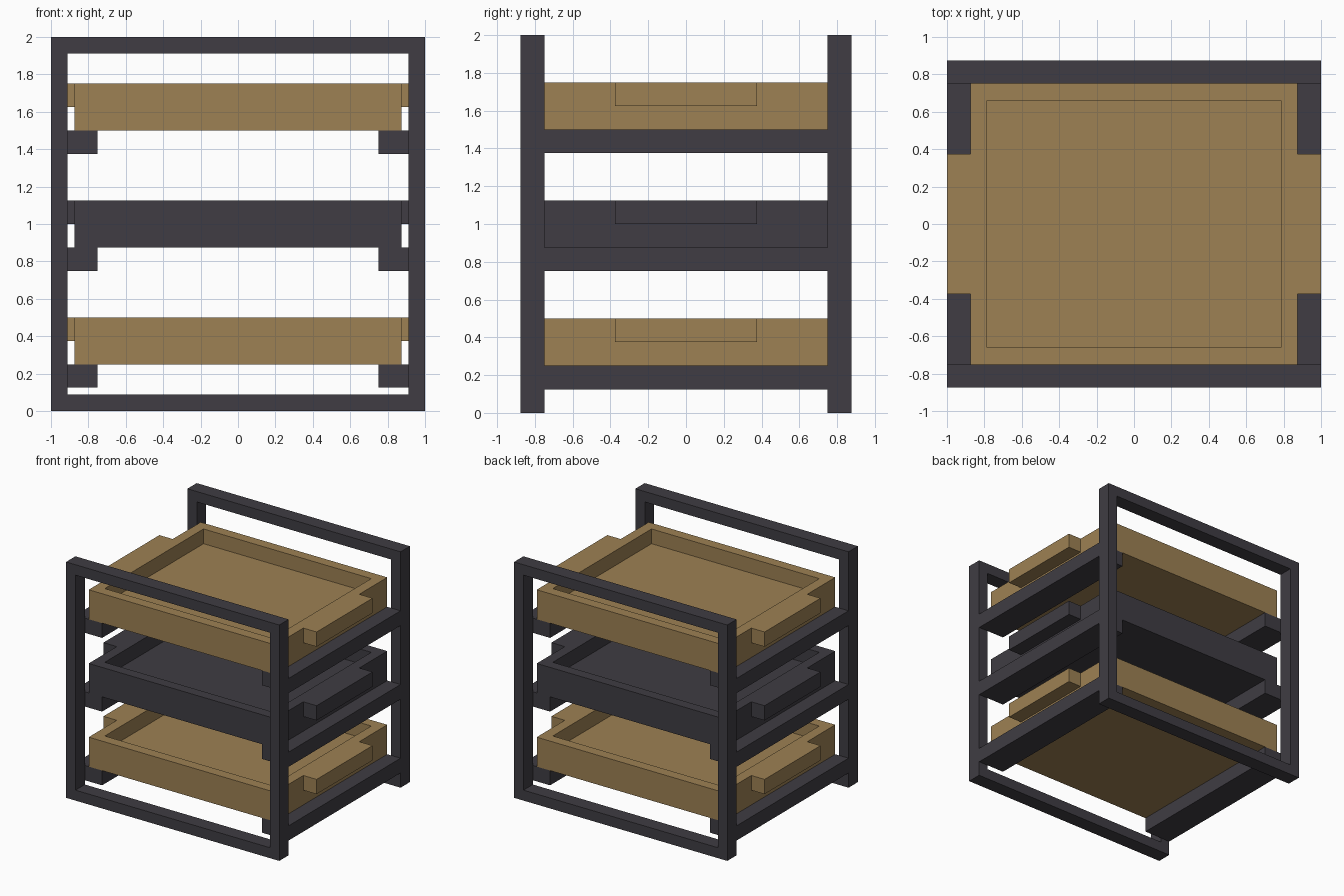
import bpy, bmesh
from mathutils import Vector

cube = bpy.data.objects.get("Cube")
if cube:
    bpy.data.objects.remove(cube, do_unlink=True)


def make_material(name, rgb):
    color = (*rgb, 1)
    mat = bpy.data.materials.new(name)
    mat.use_nodes = True
    mat.diffuse_color = color
    bsdf = next(n for n in mat.node_tree.nodes if n.type == 'BSDF_PRINCIPLED')
    bsdf.inputs["Base Color"].default_value = color
    return mat


dark = make_material("dark charcoal", (0.050, 0.046, 0.056))
tan = make_material("tan wood", (0.337, 0.219, 0.087))

U = 0.125  # board thickness


def finish(name, bm, mat, location=(0, 0, 0)):
    """Clean up a flat-faced mesh and place it in the scene."""
    bmesh.ops.remove_doubles(bm, verts=bm.verts, dist=1e-4)
    bmesh.ops.recalc_face_normals(bm, faces=bm.faces)
    mesh = bpy.data.meshes.new(name)
    bm.to_mesh(mesh)
    bm.free()
    mesh.materials.append(mat)
    obj = bpy.data.objects.new(name, mesh)
    obj.location = location
    bpy.context.collection.objects.link(obj)
    return obj


def add_box(bm, size, center):
    verts = bmesh.ops.create_cube(bm, size=1)["verts"]
    bmesh.ops.scale(bm, vec=size, verts=verts)
    bmesh.ops.translate(bm, vec=center, verts=verts)
    return list({f for v in verts for f in v.link_faces})


def facing(faces, direction):
    return max(faces, key=lambda f: f.normal.dot(Vector(direction)))


def make_frame(name, y):
    """Upright square frame: a slab with its opening bridged through."""
    bm = bmesh.new()
    faces = add_box(bm, (2, U, 2), (0, 0, 1))
    bm.normal_update()
    ends = [facing(faces, (0, s, 0)) for s in (-1, 1)]
    bmesh.ops.inset_individual(bm, faces=ends, thickness=U)
    loops = [e for f in ends for e in f.edges]
    bmesh.ops.delete(bm, geom=ends, context='FACES_ONLY')
    bmesh.ops.bridge_loops(bm, edges=loops)
    finish(name, bm, dark, (0, y, 0))


def make_tray(name, z, mat):
    """Shallow tray with a sunken top and a grip on each side."""
    bm = bmesh.new()
    faces = add_box(bm, (14 * U, 12 * U, 2 * U), (0, 0, U))
    bm.normal_update()
    top = facing(faces, (0, 0, 1))
    bmesh.ops.inset_individual(bm, faces=[top], thickness=U)
    floor = bmesh.ops.extrude_discrete_faces(bm, faces=[top])["faces"]
    bmesh.ops.translate(bm, vec=(0, 0, -U), verts=floor[0].verts)
    for side in (-1, 1):
        add_box(bm, (U, 6 * U, U), (side * 7.5 * U, 0, 1.5 * U))
    finish(name, bm, mat, (0, 0, z))


# Front and back frames
make_frame("front_frame", -6.5 * U)
make_frame("back_frame", 6.5 * U)

# Three trays, each resting on a pair of side rails
for level, z, mat in (("bottom", 2 * U, tan), ("middle", 7 * U, dark), ("top", 12 * U, tan)):
    make_tray(level + "_tray", z, mat)
    for side, s in (("left", 1), ("right", -1)):
        bm = bmesh.new()
        add_box(bm, (2 * U, 12 * U, U), (0, 0, 0))
        finish(f"{level}_{side}_rail", bm, dark, (s * 7 * U, 0, z - U / 2))
